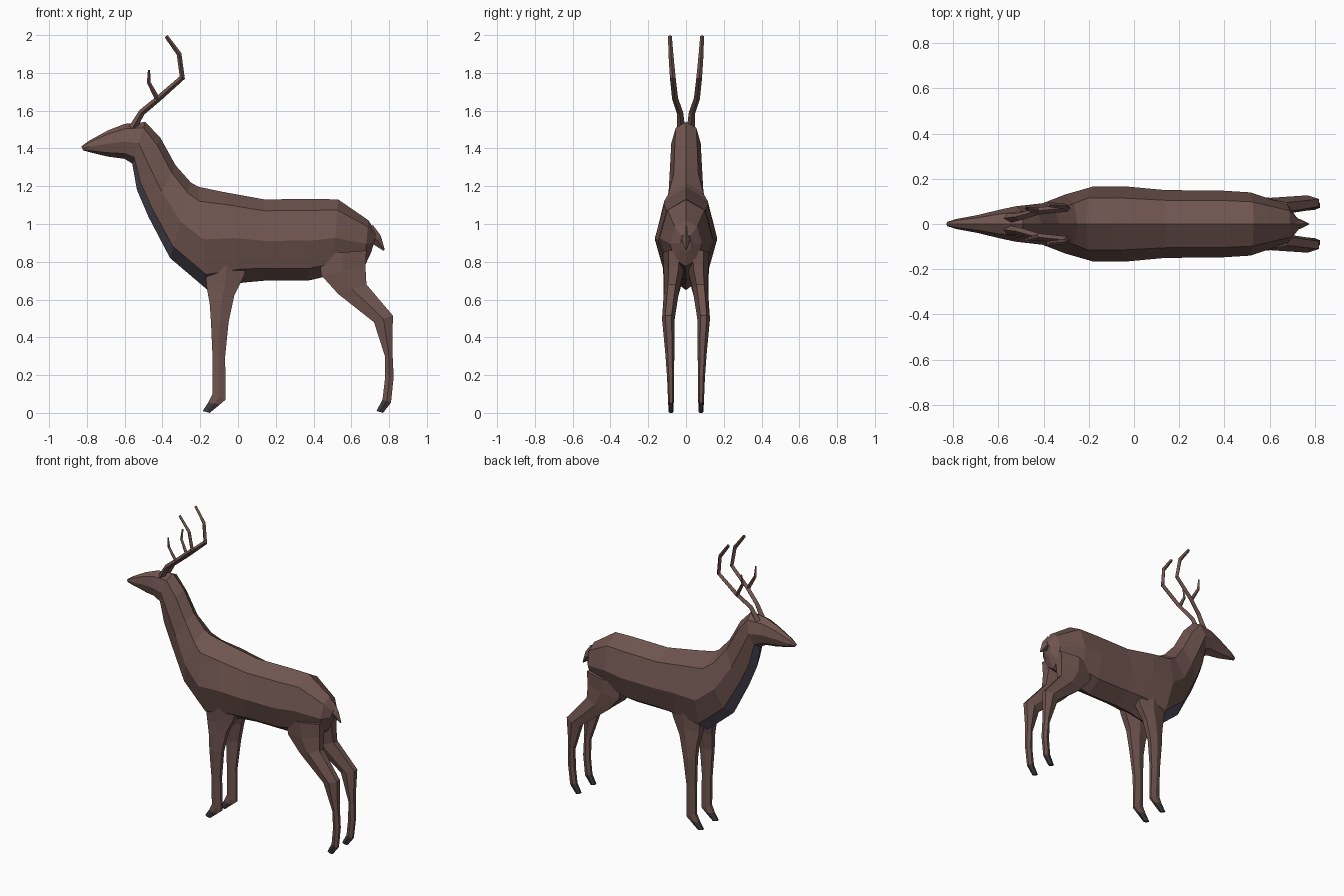
import bpy, bmesh
from mathutils import Vector


def material(name, col):
    m = bpy.data.materials.new(name)
    m.diffuse_color = (*col, 1)
    return m


HIDE = material("brown_hide", (0.16, 0.09, 0.078))
THROAT = material("throat_grey", (0.10, 0.085, 0.12))
HOOF = material("dark_hoof", (0.045, 0.04, 0.045))


def loft(name, rings, mats=(HIDE,), pick=None, mirror=False):
    """Skin rings of equal point count; pick(ring, side) chooses the material."""
    bm = bmesh.new()
    vs = [[bm.verts.new(p) for p in r] for r in rings]
    n = len(vs[0])
    for i in range(len(vs) - 1):
        for j in range(n):
            k = (j + 1) % n
            f = bm.faces.new((vs[i][j], vs[i][k], vs[i + 1][k], vs[i + 1][j]))
            f.material_index = pick(i, j) if pick else 0
    bm.faces.new(vs[0])
    end = bm.faces.new(vs[-1])
    end.material_index = pick(len(vs) - 2, 0) if pick else 0
    bmesh.ops.recalc_face_normals(bm, faces=bm.faces)
    me = bpy.data.meshes.new(name)
    bm.to_mesh(me)
    bm.free()
    ob = bpy.data.objects.new(name, me)
    bpy.context.collection.objects.link(ob)
    for m in mats:
        me.materials.append(m)
    if mirror:
        mod = ob.modifiers.new("Mirror", 'MIRROR')
        mod.use_axis = (False, True, False)
        mod.use_mirror_merge = False
    return ob


# Head, neck and trunk: (top x, top z, bottom x, bottom z, half width)
SPINE = [
    (-0.83, 1.41, -0.82, 1.39, 0.010),
    (-0.79, 1.44, -0.785, 1.38, 0.022),
    (-0.69, 1.495, -0.69, 1.357, 0.040),
    (-0.60, 1.53, -0.60, 1.345, 0.062),
    (-0.49, 1.54, -0.56, 1.32, 0.078),
    (-0.41, 1.455, -0.535, 1.18, 0.084),
    (-0.33, 1.31, -0.475, 1.04, 0.092),
    (-0.25, 1.22, -0.36, 0.82, 0.130),
    (-0.21, 1.197, -0.16, 0.65, 0.165),
    (-0.08, 1.17, 0.03, 0.69, 0.165),
    (0.14, 1.13, 0.14, 0.70, 0.150),
    (0.40, 1.133, 0.37, 0.70, 0.148),
    (0.53, 1.13, 0.50, 0.73, 0.140),
    (0.69, 1.02, 0.67, 0.775, 0.085),
    (0.735, 0.95, 0.705, 0.85, 0.030),
]
# Cross-section: (share of half width, share of the way from top to bottom)
SECTION = [(0, 0), (0.7, 0.14), (1, 0.51), (0.68, 0.85), (0, 1),
           (-0.68, 0.85), (-1, 0.51), (-0.7, 0.14)]
rings = [[(tx + (bx - tx) * t, w * s, tz + (bz - tz) * t) for s, t in SECTION]
         for tx, tz, bx, bz, w in SPINE]
loft("body", rings, (HIDE, THROAT), lambda i, j: int(4 <= i <= 7 and j in (3, 4)))


# Tail
def tail_ring(x, z, w, h):
    return [(x - h * 0.4, w, z), (x + h * 0.4, 0, z + h),
            (x - h * 0.4, -w, z), (x - h, 0, z - h)]


loft("tail", [tail_ring(0.70, 0.96, 0.03, 0.035), tail_ring(0.745, 0.915, 0.022, 0.025),
              tail_ring(0.775, 0.862, 0.003, 0.004)])


# Legs: (front x, front z, back x, back z, inner y, outer y)
def leg(name, stations):
    rings = []
    for fx, fz, bx, bz, yi, yo in stations:
        ym = (yi + yo) / 2
        rings.append([(fx + (bx - fx) * t, ym + s * (yo - yi) / 2, fz + (bz - fz) * t)
                      for t, s in ((0, -0.5), (0, 0.5), (0.5, 1), (1, 0.5), (1, -0.5), (0.5, -1))])
    last = len(stations) - 2
    loft(name, rings, (HIDE, HOOF), lambda i, j: int(i == last), True)


leg("front_legs", [
    (-0.18, 0.82, 0.06, 0.82, 0.02, 0.125),
    (-0.165, 0.66, 0.03, 0.72, 0.022, 0.118),
    (-0.15, 0.58, -0.02, 0.62, 0.045, 0.118),
    (-0.143, 0.48, -0.05, 0.48, 0.062, 0.118),
    (-0.135, 0.30, -0.068, 0.30, 0.062, 0.105),
    (-0.135, 0.10, -0.066, 0.07, 0.064, 0.096),
    (-0.157, 0.055, -0.095, 0.045, 0.065, 0.094),
    (-0.187, 0.010, -0.150, 0.0, 0.067, 0.092),
])
leg("hind_legs", [
    (0.43, 0.84, 0.68, 0.86, 0.01, 0.122),
    (0.44, 0.73, 0.675, 0.77, 0.012, 0.118),
    (0.53, 0.63, 0.68, 0.68, 0.035, 0.116),
    (0.72, 0.48, 0.82, 0.515, 0.060, 0.127),
    (0.778, 0.30, 0.817, 0.34, 0.062, 0.110),
    (0.778, 0.18, 0.824, 0.19, 0.063, 0.100),
    (0.765, 0.07, 0.81, 0.055, 0.065, 0.095),
    (0.733, 0.010, 0.768, 0.0, 0.067, 0.092),
])


# Antlers: four-sided tubes along a path of (x, y, z, radius)
def tube(name, path):
    pts = [Vector(p[:3]) for p in path]
    rings = []
    for i, p in enumerate(pts):
        d = (pts[min(i + 1, len(pts) - 1)] - pts[max(i - 1, 0)]).normalized()
        side = d.cross(Vector((0, 1, 0))).normalized()
        up = d.cross(side)
        r = path[i][3]
        rings.append([p + side * r, p + up * r, p - side * r, p - up * r])
    loft(name, rings, mirror=True)


tube("antlers", [
    (-0.565, 0.025, 1.495, 0.022), (-0.51, 0.032, 1.59, 0.017),
    (-0.42, 0.058, 1.665, 0.016), (-0.295, 0.070, 1.775, 0.015),
    (-0.312, 0.080, 1.90, 0.013), (-0.38, 0.085, 1.994, 0.010),
])
tube("antler_tines", [
    (-0.425, 0.058, 1.66, 0.013), (-0.473, 0.068, 1.75, 0.010), (-0.471, 0.078, 1.815, 0.006),
])
